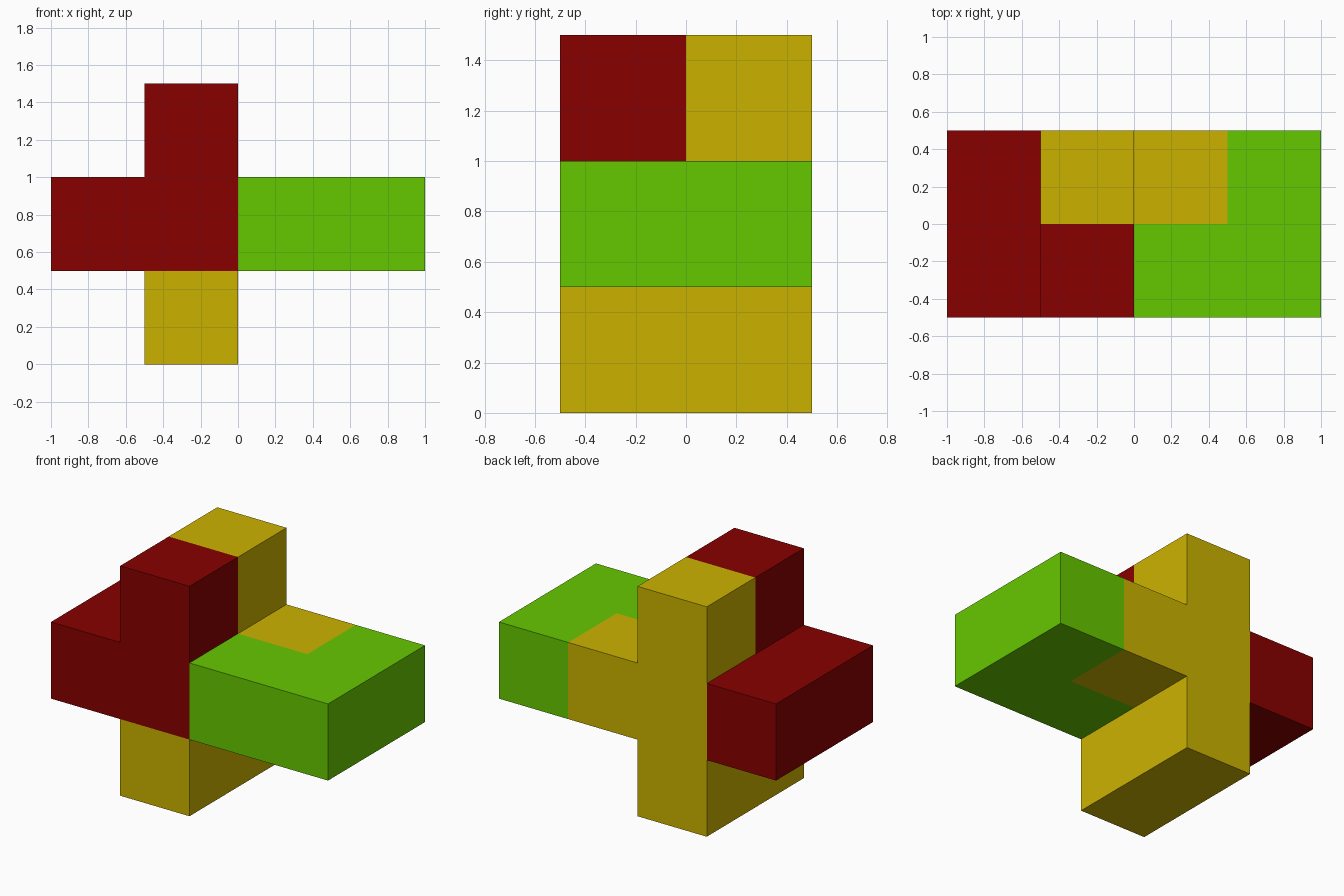
import bpy, bmesh, math
from mathutils import Matrix

if "Cube" in bpy.data.objects:
    bpy.data.objects.remove(bpy.data.objects["Cube"])

U = 0.5  # edge of one puzzle cube


def material(name, rgb):
    m = bpy.data.materials.new(name)
    m.diffuse_color = (*rgb, 1.0)
    m.use_nodes = True
    m.node_tree.nodes["Principled BSDF"].inputs["Base Color"].default_value = m.diffuse_color
    return m


def piece(name, cells, mat):
    """Join grid cubes (x, y, z indices) into one closed block."""
    bm = bmesh.new()
    for x, y, z in cells:
        centre = ((x + 0.5) * U, (y + 0.5) * U, (z + 0.5) * U)
        bmesh.ops.create_cube(bm, size=U, matrix=Matrix.Translation(centre))

    # drop the walls between neighbouring cubes
    seen = {}
    for f in bm.faces:
        key = tuple(round(c * 1000) for c in f.calc_center_median())
        seen.setdefault(key, []).append(f)
    inner = [f for group in seen.values() if len(group) > 1 for f in group]
    bmesh.ops.delete(bm, geom=inner, context='FACES')
    bmesh.ops.remove_doubles(bm, verts=bm.verts[:], dist=0.001)

    # merge flat areas into single faces
    bmesh.ops.dissolve_limit(bm, angle_limit=math.radians(1),
                             verts=bm.verts[:], edges=bm.edges[:])
    bmesh.ops.recalc_face_normals(bm, faces=bm.faces[:])
    mesh = bpy.data.meshes.new(name)
    bm.to_mesh(mesh)
    bm.free()
    mesh.materials.append(mat)
    obj = bpy.data.objects.new(name, mesh)
    bpy.context.collection.objects.link(obj)
    return obj


# left bar end with the front half of the upright
piece("red_piece",
      [(-2, -1, 1), (-2, 0, 1), (-1, -1, 1), (-1, -1, 2)],
      material("dark red", (0.25, 0.0, 0.0)))

# foot, back half of the upright and a stub to the right
piece("yellow_piece",
      [(-1, -1, 0), (-1, 0, 0), (-1, 0, 1), (-1, 0, 2), (0, 0, 1)],
      material("mustard yellow", (0.6, 0.45, 0.0)))

# right bar end wrapping the stub
piece("green_piece",
      [(0, -1, 1), (1, -1, 1), (1, 0, 1)],
      material("leaf green", (0.133, 0.58, 0.0)))
